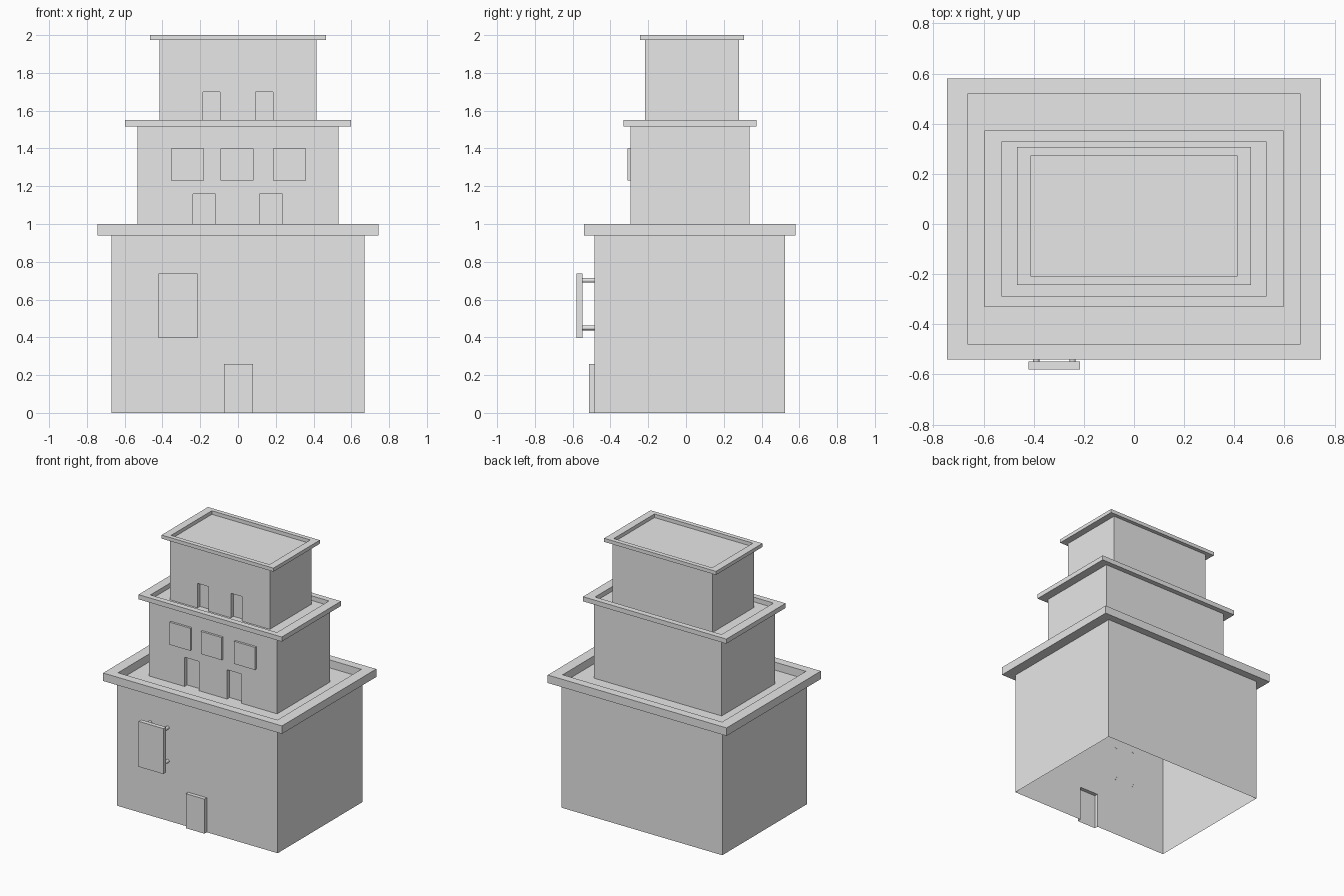
import bpy, bmesh, math
from mathutils import Vector

if "Cube" in bpy.data.objects:
    bpy.data.objects.remove(bpy.data.objects["Cube"], do_unlink=True)

grey = bpy.data.materials.new("plain_grey")
grey.use_nodes = True
grey.diffuse_color = (0.8, 0.8, 0.8, 1)
grey.node_tree.nodes["Principled BSDF"].inputs["Base Color"].default_value = (0.8, 0.8, 0.8, 1)


def finish(name, bm):
    mesh = bpy.data.meshes.new(name)
    bm.to_mesh(mesh)
    bm.free()
    mesh.materials.append(grey)
    obj = bpy.data.objects.new(name, mesh)
    bpy.context.collection.objects.link(obj)
    return obj


def storey(name, half_x, front, back, base, eave, top, over_x, over_y, panels):
    """Open-bottomed walls with an overhanging parapet and a sunken roof.
    panels: (x0, x1, z0, z1, depth), positive depth stands out of the front."""
    bm = bmesh.new()
    skin = 0.006
    profile = [(0, 0, base), (0, 0, eave), (over_x, over_y, eave),
               (over_x, over_y, top), (-skin, -skin, top), (-skin, -skin, eave)]
    rings = []
    for ox, oy, z in profile:
        x, y0, y1 = half_x + ox, front - oy, back + oy
        rings.append([bm.verts.new(p) for p in
                      ((-x, y0, z), (x, y0, z), (x, y1, z), (-x, y1, z))])
    for low, high in zip(rings, rings[1:]):
        for i in range(4):
            j = (i + 1) % 4
            bm.faces.new((low[i], low[j], high[j], high[i]))
    bm.faces.new(rings[-1])

    def front_faces():
        bm.normal_update()
        return [f for f in bm.faces if f.normal.y < -0.9
                and abs(f.calc_center_median().y - front) < 1e-4
                and f.calc_center_median().z < eave]

    # Split the front wall along the panel outlines
    cuts = set()
    for x0, x1, z0, z1, depth in panels:
        cuts |= {("x", x0), ("x", x1), ("z", z0), ("z", z1)}
    for axis, value in sorted(cuts):
        if axis == "z" and value <= base:
            continue
        faces = front_faces()
        edges = {e for f in faces for e in f.edges}
        verts = {v for f in faces for v in f.verts}
        normal = Vector((1, 0, 0)) if axis == "x" else Vector((0, 0, 1))
        bmesh.ops.bisect_plane(bm, geom=list(verts) + list(edges) + faces,
                               plane_co=normal * value, plane_no=normal)

    # Push each door or window in or out
    for x0, x1, z0, z1, depth in panels:
        chosen = []
        for f in front_faces():
            c = f.calc_center_median()
            if x0 < c.x < x1 and z0 < c.z < z1:
                chosen.append(f)
        new = bmesh.ops.extrude_face_region(bm, geom=chosen)["geom"]
        moved = [g for g in new if isinstance(g, bmesh.types.BMVert)]
        bmesh.ops.translate(bm, verts=moved, vec=(0, -depth, 0))
        old = [f for f in chosen if f.is_valid]
        if old:
            bmesh.ops.delete(bm, geom=old, context="FACES")
    sills = [f for f in bm.faces if all(abs(v.co.z - base) < 1e-4 for v in f.verts)]
    if sills:
        bmesh.ops.delete(bm, geom=sills, context="FACES")
    return finish(name, bm)


# Three stacked storeys
storey("ground_storey", 0.67, -0.485, 0.525, 0, 0.94, 1.0, 0.075, 0.056,
       [(-0.075, 0.08, 0, 0.26, 0.028)])
windows = [(x - 0.087, x + 0.087, 1.23, 1.4, 0.016) for x in (-0.267, -0.005, 0.272)]
middle_doors = [(x - 0.06, x + 0.06, 0.94, 1.16, -0.03) for x in (-0.178, 0.175)]
storey("middle_storey", 0.533, -0.295, 0.336, 0.94, 1.515, 1.55, 0.064, 0.037,
       windows + middle_doors)
top_doors = [(x - 0.046, x + 0.046, 1.515, 1.7, -0.03) for x in (-0.14, 0.138)]
storey("top_storey", 0.416, -0.216, 0.28, 1.515, 1.973, 2.0, 0.05, 0.028, top_doors)

# Hanging sign board
bm = bmesh.new()
bmesh.ops.create_cube(bm, size=1)
bmesh.ops.scale(bm, vec=(0.206, 0.032, 0.342), verts=bm.verts)
board = finish("sign_board", bm)
board.location = (-0.318, -0.565, 0.567)

# Round brackets between the sign and the wall
for side, x in (("right", -0.39), ("left", -0.245)):
    for level, z in (("lower", 0.45), ("upper", 0.702)):
        bm = bmesh.new()
        bmesh.ops.create_cone(bm, cap_ends=False, segments=16,
                              radius1=0.0125, radius2=0.0125, depth=0.066)
        rod = finish(f"sign_bracket_{level}_{side}", bm)
        rod.rotation_euler.x = math.pi / 2
        rod.location = (x, -0.517, z)
        for face in rod.data.polygons:
            face.use_smooth = True
